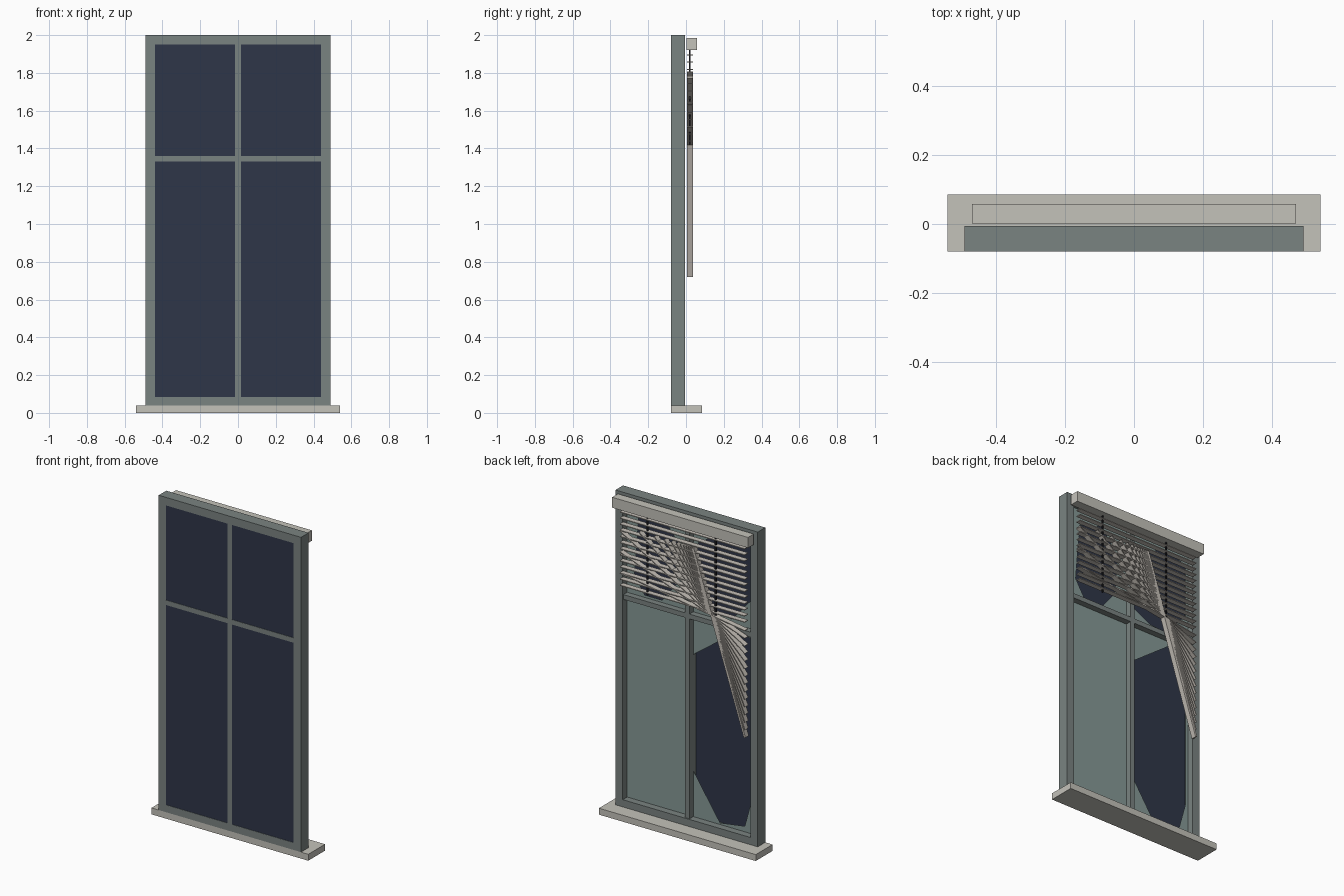
import bpy, bmesh, math
from mathutils import Matrix, Vector

if "Cube" in bpy.data.objects:
    bpy.data.objects.remove(bpy.data.objects["Cube"])


def material(name, rgb):
    m = bpy.data.materials.new(name)
    lin = [((c / 255 + 0.055) / 1.055) ** 2.4 for c in rgb]
    m.diffuse_color = (*lin, 1)
    m.use_nodes = True
    m.node_tree.nodes["Principled BSDF"].inputs["Base Color"].default_value = m.diffuse_color
    return m


FRAME = material("grey green paint", (122, 131, 129))
STONE = material("pale sill", (196, 194, 186))
SLAT = material("warm white slat", (198, 192, 184))
GLASS = material("green glass", (134, 153, 150))
DARK = material("dark blue glass", (47, 54, 72))
CORD = material("black cord", (28, 28, 34))


def finish(name, bm, mat):
    me = bpy.data.meshes.new(name)
    bm.to_mesh(me)
    bm.free()
    me.materials.append(mat)
    ob = bpy.data.objects.new(name, me)
    bpy.context.collection.objects.link(ob)
    return ob


def add_box(bm, x, y, z):
    size = (x[1] - x[0], y[1] - y[0], z[1] - z[0])
    mid = Vector((sum(x) / 2, sum(y) / 2, sum(z) / 2))
    bmesh.ops.create_cube(bm, size=1, matrix=Matrix.Translation(mid) @ Matrix.Diagonal((*size, 1)))


def box(name, mat, x, y, z):
    bm = bmesh.new()
    add_box(bm, x, y, z)
    return finish(name, bm, mat)


def add_slat(bm, a, b, thick):
    """Thin slat between two (x, z) ends."""
    a, b = Vector((a[0], 0.021, a[1])), Vector((b[0], 0.021, b[1]))
    d = b - a
    turn = Matrix.Rotation(-math.atan2(d.z, d.x), 4, 'Y')
    size = Matrix.Diagonal((d.length, 0.033, thick, 1))
    bmesh.ops.create_cube(bm, size=1, matrix=Matrix.Translation((a + b) / 2) @ turn @ size)


def pane(name, x, z, hole=None):
    """Glass sheet, optionally with a jagged hole."""
    bm = bmesh.new()
    outline = [(x[0], z[0]), (x[1], z[0]), (x[1], z[1]), (x[0], z[1])]
    edges = []
    for loop in [outline] + ([hole] if hole else []):
        vs = [bm.verts.new((px, -0.05, pz)) for px, pz in loop]
        edges += [bm.edges.new((vs[i - 1], vs[i])) for i in range(len(vs))]
    bmesh.ops.triangle_fill(bm, use_beauty=True, edges=edges)
    for f in bm.faces:
        f.normal_update()
        if f.normal.y < 0:
            f.normal_flip()
    return finish(name, bm, GLASS)


# Sill and outer frame
box("sill", STONE, (-0.54, 0.54), (-0.08, 0.085), (0, 0.04))
bm = bmesh.new()
DEPTH = (-0.08, -0.006)
for s in (-1, 1):
    add_box(bm, sorted((s * 0.44, s * 0.49)), DEPTH, (0.04, 2.0))
add_box(bm, (-0.44, 0.44), DEPTH, (1.95, 2.0))
add_box(bm, (-0.44, 0.44), DEPTH, (0.04, 0.085))
finish("window_frame", bm, FRAME)

# Glazing bars
bm = bmesh.new()
add_box(bm, (-0.015, 0.015), (-0.08, -0.012), (0.085, 1.95))
for x in ((-0.44, -0.015), (0.015, 0.44)):
    add_box(bm, x, (-0.08, -0.012), (1.33, 1.36))
finish("glazing_bars", bm, FRAME)

# Dark outer sheet, then inner panes, three of them broken
box("outer_glass", DARK, (-0.44, 0.44), (-0.078, -0.075), (0.085, 1.95))
pane("lower_pane_whole", (0, 0.44), (0.085, 1.345))
pane("lower_pane_broken", (-0.44, 0), (0.085, 1.345),
     [(-0.01, 1.09), (-0.31, 1.31), (-0.425, 1.30), (-0.425, 0.32), (-0.37, 0.12),
      (-0.2, 0.095), (-0.01, 0.38)])
pane("upper_pane_right", (0, 0.44), (1.345, 1.95),
     [(0.39, 1.49), (0.32, 1.375), (0.2, 1.375), (0.1, 1.5), (0.08, 1.75), (0.2, 1.9), (0.36, 1.85)])
pane("upper_pane_left", (-0.44, 0), (1.345, 1.95),
     [(-0.01, 1.47), (-0.16, 1.395), (-0.28, 1.385), (-0.425, 1.55), (-0.425, 1.88),
      (-0.25, 1.92), (-0.05, 1.8)])

# Blind head rail and cords
box("head_rail", STONE, (-0.468, 0.468), (0.002, 0.058), (1.92, 1.985))
for side, x in (("left", -0.22), ("right", 0.25)):
    box("cord_" + side, CORD, (x - 0.005, x + 0.005), (0.017, 0.025), (1.42, 1.92))

# Level slats
bm = bmesh.new()
for i in range(13):
    z = 1.895 - i * 0.038
    add_slat(bm, (-0.43, z), (0.43, z), 0.005)
finish("level_slats", bm, SLAT)

# Collapsed slats fanning out about the left cord
bm = bmesh.new()
PX, PZ, COUNT = -0.2, 1.42, 15
for i in range(COUNT):
    low = 1.385 - i * (1.385 - 0.72) / (COUNT - 1)
    slope = (PZ - low) / (PX + 0.43)
    top_x = min(0.43, PX + 0.385 / slope)
    last = i == COUNT - 1
    add_slat(bm, (-0.43, low), (top_x, PZ + slope * (top_x - PX)), 0.012 if last else 0.005)
finish("fallen_slats", bm, SLAT)
